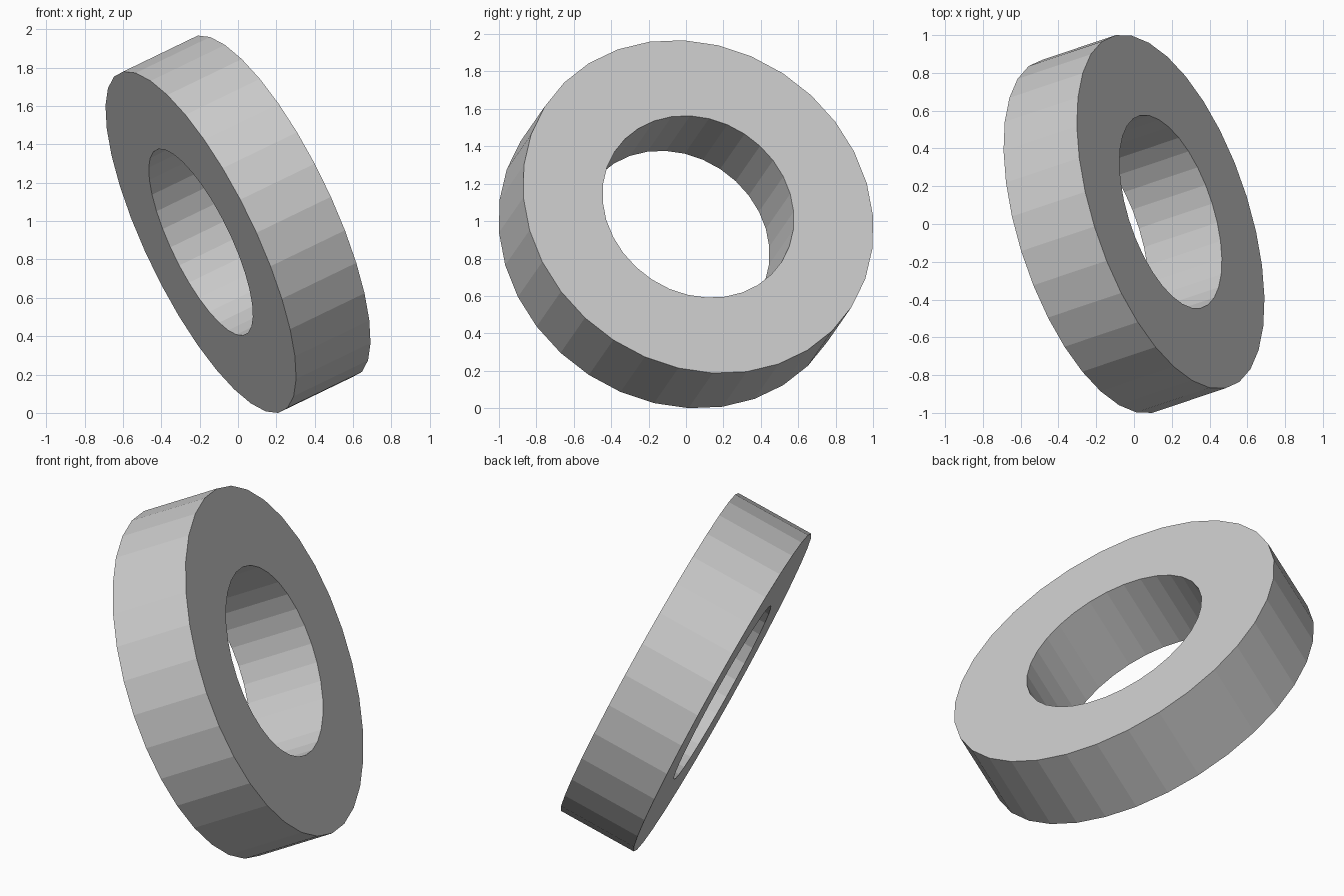
import bpy, bmesh, math
from mathutils import Vector, Matrix

if "Cube" in bpy.data.objects:
    bpy.data.objects.remove(bpy.data.objects["Cube"])

SIDES, R_OUT, R_IN, THICK = 32, 0.98, 0.535, 0.45

# tilted axis of the ring and a rotation frame around it
axis = Vector((0.863, 0.29, 0.417)).normalized()
e1 = (Vector((0, 1, 0)) - axis * axis.y).normalized()
e2 = axis.cross(e1)
frame = Matrix((e1, e2, axis)).transposed().to_4x4()

# ring body: four loops joined into a closed square-section tube
bm = bmesh.new()
phase = math.radians(4.8)
profile = [(R_OUT, -THICK / 2), (R_OUT, THICK / 2), (R_IN, THICK / 2), (R_IN, -THICK / 2)]
loops = []
for r, h in profile:
    loops.append([bm.verts.new((r * math.cos(phase + 2 * math.pi * i / SIDES),
                                r * math.sin(phase + 2 * math.pi * i / SIDES), h))
                  for i in range(SIDES)])
for k in range(4):
    a, b = loops[k], loops[(k + 1) % 4]
    for i in range(SIDES):
        j = (i + 1) % SIDES
        bm.faces.new((a[i], a[j], b[j], b[i]))
bmesh.ops.recalc_face_normals(bm, faces=bm.faces)
bm.transform(frame)

# stand it on the ground
low = min(v.co.z for v in bm.verts)
bmesh.ops.translate(bm, verts=bm.verts, vec=(0, 0, -low))

mesh = bpy.data.meshes.new("ring")
bm.to_mesh(mesh)
bm.free()
bpy.context.collection.objects.link(bpy.data.objects.new("ring", mesh))
